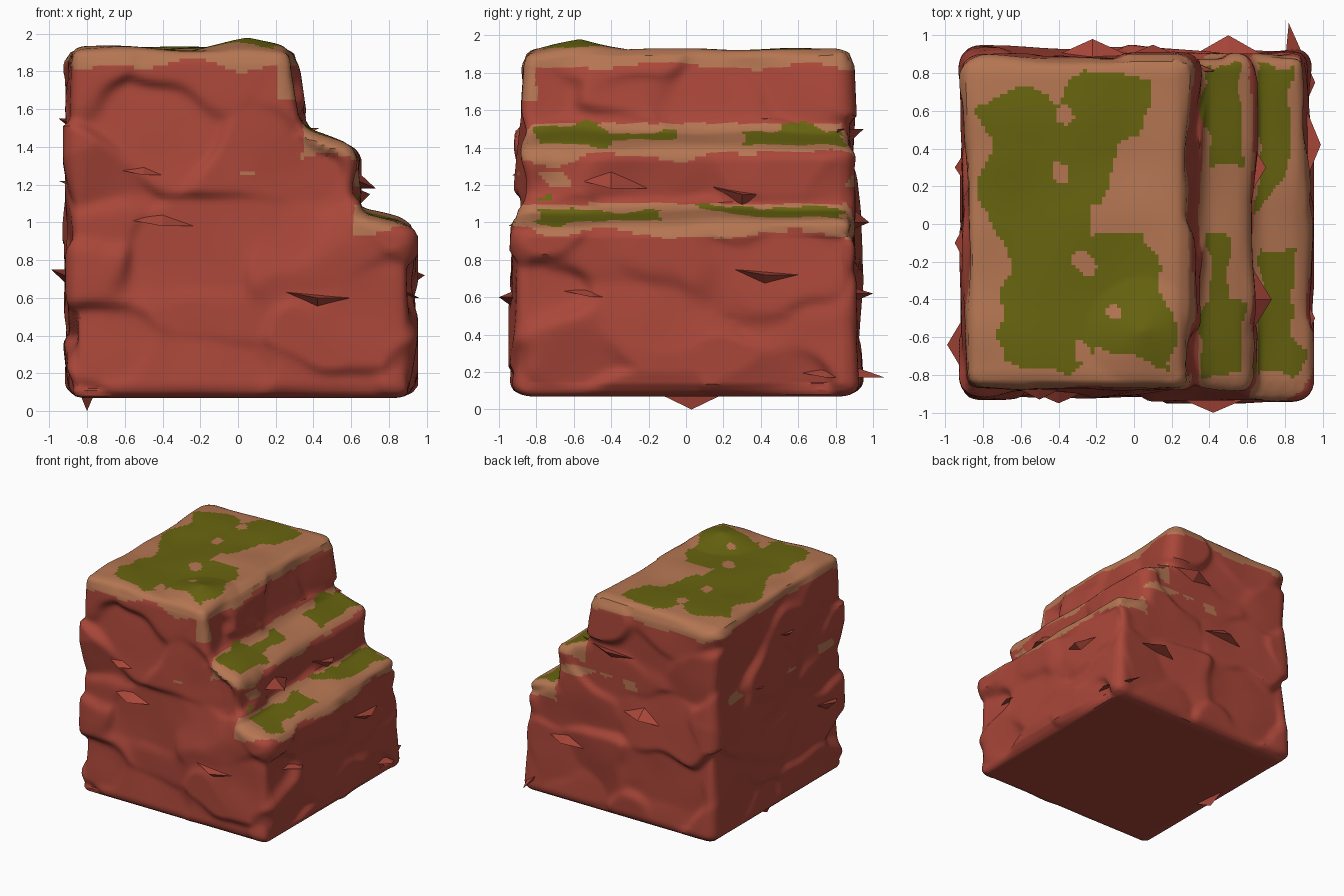
import bpy
import bmesh
import math
import random
from mathutils import Vector, noise

if "Cube" in bpy.data.objects:
    bpy.data.objects.remove(bpy.data.objects["Cube"], do_unlink=True)

rng = random.Random(4)


def make_material(name, color):
    mat = bpy.data.materials.new(name)
    mat.use_nodes = True
    mat.diffuse_color = (*color, 1)
    for node in mat.node_tree.nodes:
        if node.type == "BSDF_PRINCIPLED":
            node.inputs["Base Color"].default_value = (*color, 1)
            node.inputs["Roughness"].default_value = 0.9
    return mat


RED, TAN, GREEN = range(3)
materials = [
    make_material("red rock", (0.40, 0.062, 0.041)),
    make_material("tan sand", (0.46, 0.18, 0.085)),
    make_material("moss green", (0.138, 0.128, 0.005)),
]


def add_object(name, bm):
    bmesh.ops.recalc_face_normals(bm, faces=bm.faces[:])
    mesh = bpy.data.meshes.new(name)
    bm.to_mesh(mesh)
    bm.free()
    obj = bpy.data.objects.new(name, mesh)
    bpy.context.collection.objects.link(obj)
    return obj


def smooth(obj):
    bpy.ops.object.select_all(action="DESELECT")
    obj.select_set(True)
    bpy.context.view_layer.objects.active = obj
    bpy.ops.object.shade_smooth_by_angle(angle=0.6)


# Stepped side profile (x, z) extruded along y
PROFILE = [(-0.9, 0.07), (0.92, 0.07), (0.92, 0.99), (0.62, 1.07),
           (0.62, 1.4), (0.34, 1.5), (0.28, 1.91), (-0.89, 1.91)]
HALF_DEPTH = 0.915

bm = bmesh.new()
ends = [[bm.verts.new((x, y, z)) for x, z in PROFILE]
        for y in (-HALF_DEPTH, HALF_DEPTH)]
for end in ends:
    bm.faces.new(end)
for i in range(len(PROFILE)):
    bm.faces.new((ends[0][i - 1], ends[0][i], ends[1][i], ends[1][i - 1]))
rock = add_object("stepped_rock", bm)

# Worn edges, then an even skin that can be broken into slabs
bevel = rock.modifiers.new("worn edges", "BEVEL")
bevel.width = 0.07
bevel.segments = 3
remesh = rock.modifiers.new("even skin", "REMESH")
remesh.mode = "VOXEL"
remesh.voxel_size = 0.02
bpy.context.view_layer.update()
graph = bpy.context.evaluated_depsgraph_get()
skin = bpy.data.meshes.new_from_object(rock.evaluated_get(graph))
rock.modifiers.clear()
rock.data = skin
skin.name = "stepped_rock"
skin.materials.clear()
for mat in materials:
    skin.materials.append(mat)


def slab_offset(p):
    """Each cell of the wall is a slab with its own depth and tilt."""
    q = Vector((p.x * 1.7, p.y * 1.7, p.z * 2.5)) + noise.noise_vector(p * 3) * 0.2
    distances, seeds = noise.voronoi(q)
    total = weights = 0
    for distance, seed in zip(distances, seeds):
        weight = math.exp(-22 * (distance - distances[0]))
        tilt = noise.noise_vector(seed * 5.3)
        depth = 0.04 * noise.noise(seed * 9.7) + 0.13 * tilt.dot(q - seed)
        total += weight * depth
        weights += weight
    return max(-0.05, min(0.035, total / weights))


# Break the walls into slabs, undulate the treads, taper towards the top
bm = bmesh.new()
bm.from_mesh(skin)
bm.normal_update()
moves = []
for v in bm.verts:
    p, n = v.co.copy(), v.normal
    wall = min(1, max(0, 1.2 - 1.4 * abs(n.z)))
    p += n * slab_offset(p) * wall
    if n.z > 0.4:
        p.z += 0.025 * noise.noise(p * 2.5)
        if p.z > 1.8:
            hump = Vector((p.x - 0.05, p.y + 0.6)).length
            p.z += max(0, 0.06 - 0.2 * hump) + 0.01
    p.y *= 1 - 0.045 * max(0, p.z - 0.7)
    moves.append(p)
for v, p in zip(bm.verts, moves):
    v.co = p
bm.normal_update()

# Moss outlines on the treads (x, y), and bare spots within them
MOSS = [
    [(-.83, .6), (-.6, .76), (-.4, .62), (-.25, .82), (.08, .73), (.04, .45),
     (-.1, .38), (-.16, .1), (-.24, .1), (-.22, -.08), (.08, -.03), (.14, -.3),
     (.22, -.5), (.2, -.76), (-.2, -.65), (-.32, -.8), (-.7, -.72), (-.74, -.55),
     (-.64, -.2), (-.84, .1), (-.77, .4)],
    [(.36, .84), (.58, .84), (.57, .3), (.4, .3), (.37, .5)],
    [(.39, -.06), (.52, -.06), (.5, -.4), (.6, -.45), (.56, -.78), (.35, -.8),
     (.35, -.5), (.42, -.4)],
    [(.66, .85), (.83, .84), (.82, .35), (.7, .07), (.65, .07)],
    [(.68, -.13), (.84, -.16), (.84, -.6), (.92, -.68), (.82, -.8), (.65, -.78)],
]
BARE = [(-.39, .27, .05), (-.28, -.21, .07), (-.1, -.48, .05), (-.27, -.68, .05),
        (-.37, .58, .05), (.38, .47, .04)]


def inside(x, y, outline):
    hit = False
    for (x1, y1), (x2, y2) in zip(outline, outline[1:] + outline[:1]):
        if (y1 > y) != (y2 > y) and x < x1 + (y - y1) * (x2 - x1) / (y2 - y1):
            hit = not hit
    return hit


def surface_color(c, n):
    wobble = noise.noise_vector(c * 6) * 0.05
    x, y = c.x + wobble.x, c.y + wobble.y
    if n.z > 0.4 and c.z > 0.9:
        bare = any((x - a) ** 2 + (y - b) ** 2 < r * r for a, b, r in BARE)
        if not bare and any(inside(x, y, m) for m in MOSS):
            return GREEN
    # Sandy lip around the top of each tier, hanging lower at the front corner
    drip = 0.06 * noise.noise(c * 4)
    if c.z > 1.53:
        corner = c.y < -0.8 and c.x > 0.22
        return TAN if c.z > (1.64 if corner else 1.83) + drip else RED
    if c.z > 1.1:
        if c.x > 0.34 and c.z > 1.34 + drip:
            return TAN
        patch = abs(c.z - 1.23) < 0.04 and noise.noise(c * 5) > 0.3
        return TAN if patch else RED
    return TAN if c.x > 0.62 and c.z > 0.94 + drip else RED


for f in bm.faces:
    f.material_index = surface_color(f.calc_center_median(), f.normal)
bm.to_mesh(skin)
bm.free()
smooth(rock)

# Sharp splinters that stick out of the walls and the underside
TIPS = [(-.99, -.64, .75), (-.95, -.1, 1.55), (-.95, .3, 1.22), (.99, .42, .72),
        (.96, .75, .17), (.96, -.5, .6), (.73, -.4, 1.18), (.7, .3, 1.15),
        (.42, -1, .6), (-.4, -.95, .98), (.5, 1, .62), (-.22, .98, 1.0),
        (.1, .95, 1.5), (-.8, .03, 0), (-.5, -.93, 1.25)]

bm = bmesh.new()
for tip in map(Vector, TIPS):
    if tip.z < 0.05:
        out, across = Vector((0, 0, -1)), Vector((0, 1, 0))
    elif abs(tip.x) > abs(tip.y):
        out, across = Vector((1 if tip.x > 0 else -1, 0, 0)), Vector((0, 1, 0))
    else:
        out, across = Vector((0, 1 if tip.y > 0 else -1, 0)), Vector((1, 0, 0))
    up = out.cross(across)
    root = tip - out * 0.14
    wide = rng.uniform(0.2, 0.35)
    points = [tip, root + across * wide, root - across * wide + up * 0.06,
              root - up * rng.uniform(-0.2, 0.2) - out * 0.03]
    a, b, c, d = [bm.verts.new(p) for p in points]
    for tri in ((a, b, c), (a, c, d), (a, d, b), (b, d, c)):
        bm.faces.new(tri)
splinters = add_object("wall_splinters", bm)
splinters.data.materials.append(materials[RED])
